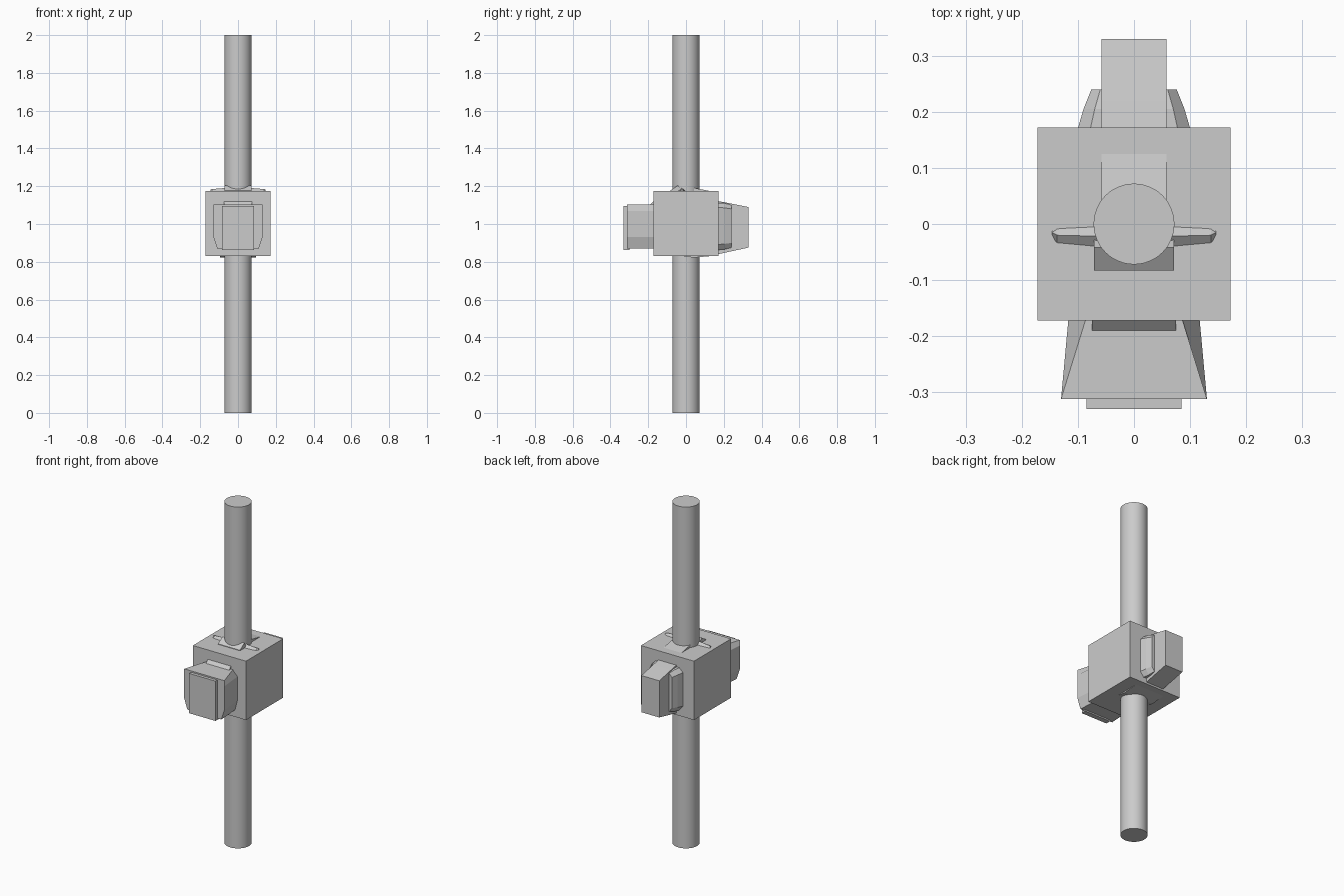
import bpy, bmesh, math

if "Cube" in bpy.data.objects:
    bpy.data.objects.remove(bpy.data.objects["Cube"])


def loft(name, sections):
    """Skin a closed solid through rings with equal point counts."""
    bm = bmesh.new()
    rings = [[bm.verts.new(p) for p in s] for s in sections]
    n = len(rings[0])
    for a, b in zip(rings, rings[1:]):
        for i in range(n):
            j = (i + 1) % n
            bm.faces.new((a[i], a[j], b[j], b[i]))
    bm.faces.new(rings[0])
    bm.faces.new(rings[-1])
    bmesh.ops.recalc_face_normals(bm, faces=bm.faces)
    me = bpy.data.meshes.new(name)
    bm.to_mesh(me)
    bm.free()
    ob = bpy.data.objects.new(name, me)
    bpy.context.collection.objects.link(ob)
    return ob


def box(name, x0, x1, y0, y1, z0, z1):
    def ring(z):
        return [(x0, y0, z), (x1, y0, z), (x1, y1, z), (x0, y1, z)]
    return loft(name, [ring(z0), ring(z1)])


def side_profile(name, pts, x0, x1):
    """Extrude a (y, z) outline along x."""
    return loft(name, [[(x, y, z) for y, z in pts] for x in (x0, x1)])


def front_ring(y, half):
    """Symmetric (x, z) half outline, listed top to bottom, at depth y."""
    return [(x, y, z) for x, z in half] + [(-x, y, z) for x, z in reversed(half)]


# Pole
bpy.ops.mesh.primitive_cylinder_add(vertices=48, radius=0.072, depth=2, location=(0, 0, 1))
bpy.context.object.name = "pole"
bpy.ops.object.shade_smooth_by_angle(angle=math.radians(30))

# Central block
box("block", -0.172, 0.172, -0.172, 0.172, 0.83, 1.175)

# Flared front housing with chamfered lower corners, and its face plate
loft("front_housing", [
    front_ring(-0.16, [(0.083, 1.103), (0.116, 1.07), (0.116, 0.93), (0.1, 0.87)]),
    front_ring(-0.312, [(0.13, 1.103), (0.13, 1.07), (0.13, 0.93), (0.11, 0.87)]),
])
box("face_plate", -0.085, 0.085, -0.33, -0.30, 0.862, 1.095)
side_profile("front_ridge", [(-0.16, 1.10), (-0.16, 1.12), (-0.172, 1.12), (-0.193, 1.10)],
             -0.075, 0.075)

# Tapered back fin
side_profile("back_fin", [(0.15, 1.125), (0.22, 1.112), (0.33, 1.09),
                          (0.33, 0.875), (0.15, 0.836)], -0.058, 0.058)

# Sloping shoulders on both sides of the back fin
loft("back_shoulders", [
    front_ring(0.16, [(0.08, 1.112), (0.103, 1.09), (0.103, 0.89), (0.08, 0.862)]),
    front_ring(0.205, [(0.07, 1.11), (0.09, 1.085), (0.09, 0.895), (0.07, 0.866)]),
    front_ring(0.24, [(0.06, 1.10), (0.076, 1.08), (0.076, 0.90), (0.06, 0.875)]),
])

# Low wedges where the pole leaves the top of the block
side_profile("top_back_wedge", [(0.03, 1.17), (0.03, 1.193), (0.125, 1.175), (0.125, 1.17)],
             -0.058, 0.058)
side_profile("top_front_wedge", [(-0.083, 1.17), (-0.083, 1.178), (-0.042, 1.205), (-0.02, 1.17)],
             -0.071, 0.071)

# Thin side flaps on the top
for s, side in ((1, "right"), (-1, "left")):
    loft("top_flap_" + side, [
        [(s * 0.05, -0.048, 1.17), (s * 0.05, -0.022, 1.192), (s * 0.05, 0.001, 1.17)],
        [(s * 0.137, -0.04, 1.17), (s * 0.137, -0.02, 1.185), (s * 0.137, -0.003, 1.17)],
        [(s * 0.146, -0.022, 1.17), (s * 0.146, -0.015, 1.182), (s * 0.146, -0.01, 1.17)],
    ])

# Shallow wedge under the block
side_profile("bottom_wedge", [(-0.05, 0.835), (0.04, 0.822), (0.13, 0.83), (0.13, 0.835)],
             -0.095, 0.095)
